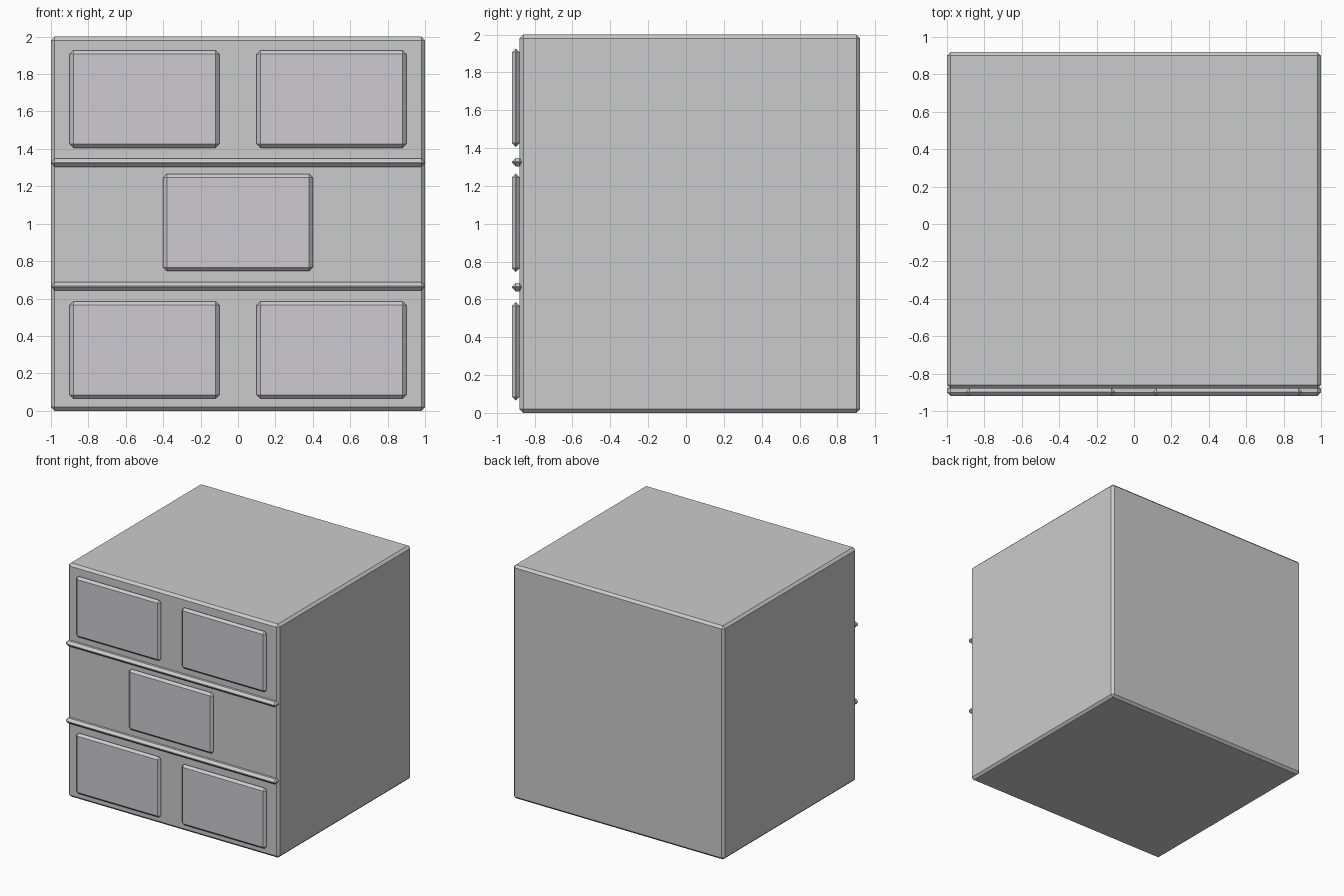
import bpy
from mathutils import Vector

if "Cube" in bpy.data.objects:
    bpy.data.objects.remove(bpy.data.objects["Cube"])


def box(name, lo, hi, bevel, mat=None):
    lo, hi = Vector(lo), Vector(hi)
    bpy.ops.mesh.primitive_cube_add(size=1, location=(lo + hi) / 2)
    ob = bpy.context.object
    ob.name = name
    ob.scale = hi - lo
    bpy.ops.object.transform_apply(location=False, rotation=False, scale=True)
    mod = ob.modifiers.new("chamfer", "BEVEL")
    mod.width = bevel
    mod.segments = 1
    if mat:
        ob.data.materials.append(mat)
    return ob


panel_mat = bpy.data.materials.new("panel_grey")
panel_mat.diffuse_color = (0.61, 0.60, 0.64, 1)
panel_mat.use_nodes = True
panel_mat.node_tree.nodes["Principled BSDF"].inputs["Base Color"].default_value = panel_mat.diffuse_color

# Main block
box("body", (-1, -0.88, 0), (1, 0.92, 2), 0.02)

# Horizontal trim strips between the rows
for z in (0.665, 1.326):
    box("trim_strip", (-1, -0.92, z - 0.0225), (1, -0.86, z + 0.0225), 0.02)

# Raised front panels: two, one, two
for z, xs in ((0.325, (-0.5, 0.5)), (1.006, (0,)), (1.666, (-0.5, 0.5))):
    for x in xs:
        box("front_panel", (x - 0.4, -0.92, z - 0.26), (x + 0.4, -0.88, z + 0.26),
            0.0195, panel_mat)
